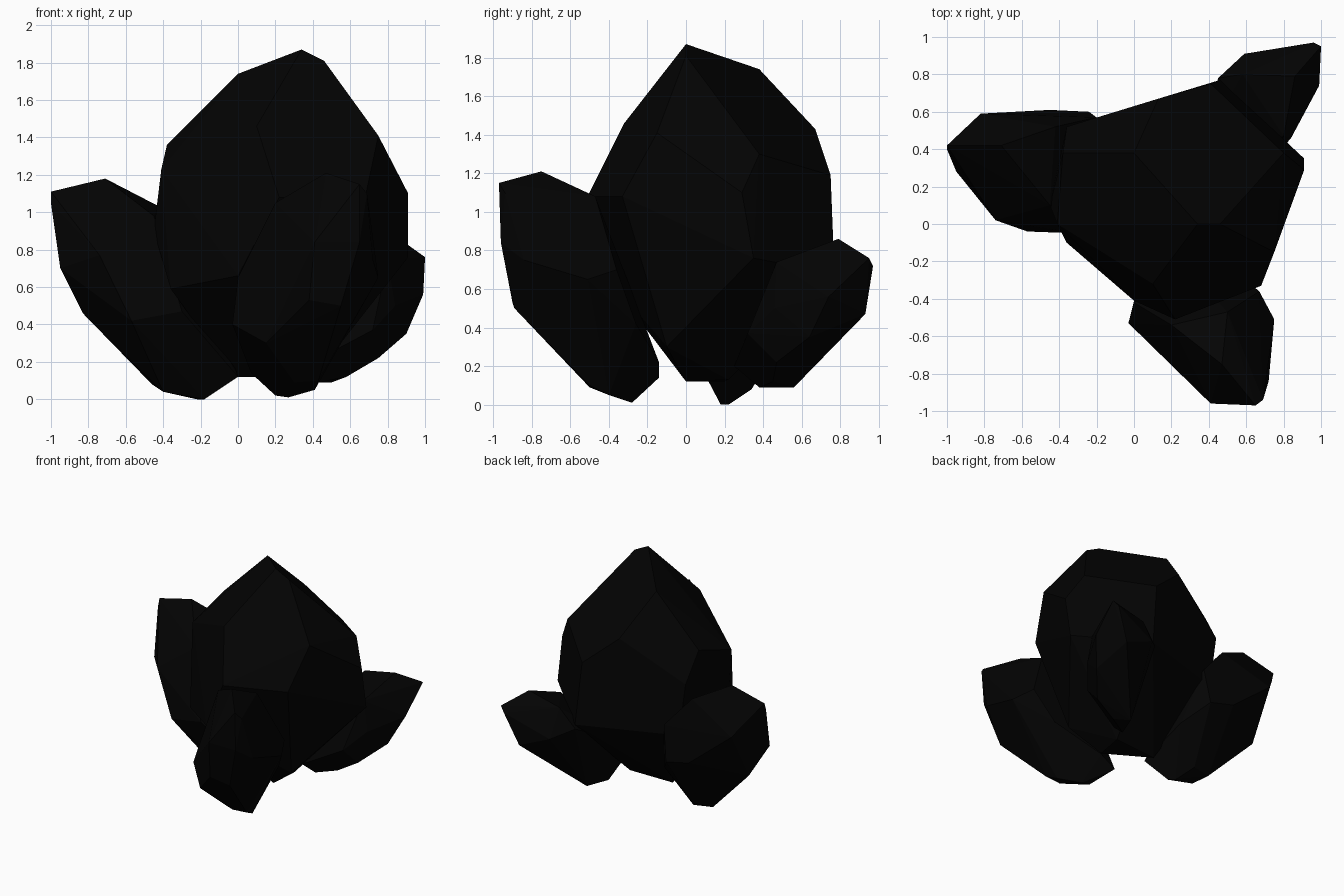
import bpy
import bmesh
import math
from mathutils import Vector

default_cube = bpy.data.objects.get("Cube")
if default_cube:
    bpy.data.objects.remove(default_cube, do_unlink=True)


def make_material(name, colour):
    material = bpy.data.materials.new(name)
    material.use_nodes = True
    material.diffuse_color = colour
    shader = material.node_tree.nodes["Principled BSDF"]
    shader.inputs["Base Color"].default_value = colour
    return material


black_stone = make_material("black stone", (.001, .001, .001, 1))


def faceted_crystal(name, crown, shoulder, girdle, root):
    """Wrap four rings of corners, from tip to base, in one flat-faced shell."""
    bm = bmesh.new()
    for ring in (crown, shoulder, girdle, root):
        for corner in ring:
            bm.verts.new(Vector(corner))
    hull = bmesh.ops.convex_hull(bm, input=bm.verts[:])

    # Drop any corner that fell inside the shell
    leftover = {item for item in hull["geom_interior"] + hull["geom_unused"]
                if isinstance(item, bmesh.types.BMVert)}
    bmesh.ops.delete(bm, geom=list(leftover), context="VERTS")

    # Merge nearly coplanar triangles into broad facets
    bmesh.ops.dissolve_limit(bm, angle_limit=math.radians(4),
                             verts=bm.verts[:], edges=bm.edges[:])
    bmesh.ops.recalc_face_normals(bm, faces=bm.faces[:])

    mesh = bpy.data.meshes.new(name)
    bm.to_mesh(mesh)
    bm.free()
    mesh.materials.append(black_stone)
    crystal = bpy.data.objects.new(name, mesh)
    bpy.context.collection.objects.link(crystal)
    return crystal


# Large central crystal
faceted_crystal(
    "main_crystal",
    crown=[(.34, 0, 1.87), (.46, 0, 1.81), (0, .38, 1.74)],
    shoulder=[(.1, -.32, 1.46), (.75, -.15, 1.41), (.8, .38, 1.3),
              (.13, .67, 1.43), (-.38, .38, 1.36), (-.41, 0, 1.23),
              (.41, .75, 1.19), (.91, .29, 1.1)],
    girdle=[(.22, -.51, 1.08), (.68, -.33, 1.08), (0, -.41, .66),
            (-.36, -.1, .59), (-.45, .1, .9), (-.36, .52, 1.13),
            (.91, .35, .76), (.46, .77, .68), (-.3, .52, .7)],
    root=[(.55, -.1, .3), (.32, 0, .12), (-.02, .2, .12),
          (.35, .22, .13)],
)

# Crystal leaning out to the model's right
faceted_crystal(
    "right_crystal",
    crown=[(-1, .42, 1.11), (-1, .4, 1.05), (-.71, .42, 1.18)],
    shoulder=[(-.42, .52, 1.03), (-.45, .1, .98), (-.74, .02, .77),
              (-.95, .28, .7), (-.82, .59, .85), (-.2, .57, .78)],
    girdle=[(-.57, -.04, .42), (-.3, -.05, .47), (-.83, .38, .46),
            (-.45, .61, .55), (-.24, .6, .5), (-.1, .42, .35)],
    root=[(-.18, .18, 0), (-.22, .22, 0), (-.4, .2, .04),
          (-.46, .31, .08), (-.3, .34, .08), (0, .12, .12)],
)

# Crystal leaning toward the front
faceted_crystal(
    "front_crystal",
    crown=[(.47, -.75, 1.21), (.65, -.97, 1.15), (.69, -.94, 1.1)],
    shoulder=[(.2, -.54, 1.05), (.5, -.47, 1.08), (.41, -.96, .84),
              (.72, -.84, .75), (.65, -.96, .84)],
    girdle=[(0, -.42, .65), (-.03, -.53, .4), (.15, -.7, .3),
            (.38, -.9, .53), (.55, -.89, .5), (.75, -.51, .65),
            (.67, -.36, .7), (.55, -.26, .42)],
    root=[(.2, -.28, .02), (.27, -.28, .01), (.41, -.4, .05),
          (.43, -.5, .1), (.3, -.5, .09), (.07, -.14, .14),
          (.2, -.14, .22)],
)

# Short crystal leaning toward the back
faceted_crystal(
    "back_crystal",
    crown=[(1, .95, .76), (.96, .97, .72), (.86, .79, .86)],
    shoulder=[(.58, .8, .8), (.8, .47, .74), (.99, .74, .56),
              (.59, .91, .58), (.45, .78, .65)],
    girdle=[(.84, .46, .5), (.9, .64, .35), (.85, .93, .47),
            (.75, .47, .22), (.72, .32, .37), (.35, .4, .45)],
    root=[(.58, .45, .12), (.43, .38, .09), (.5, .56, .09),
          (.4, .25, .2)],
)
